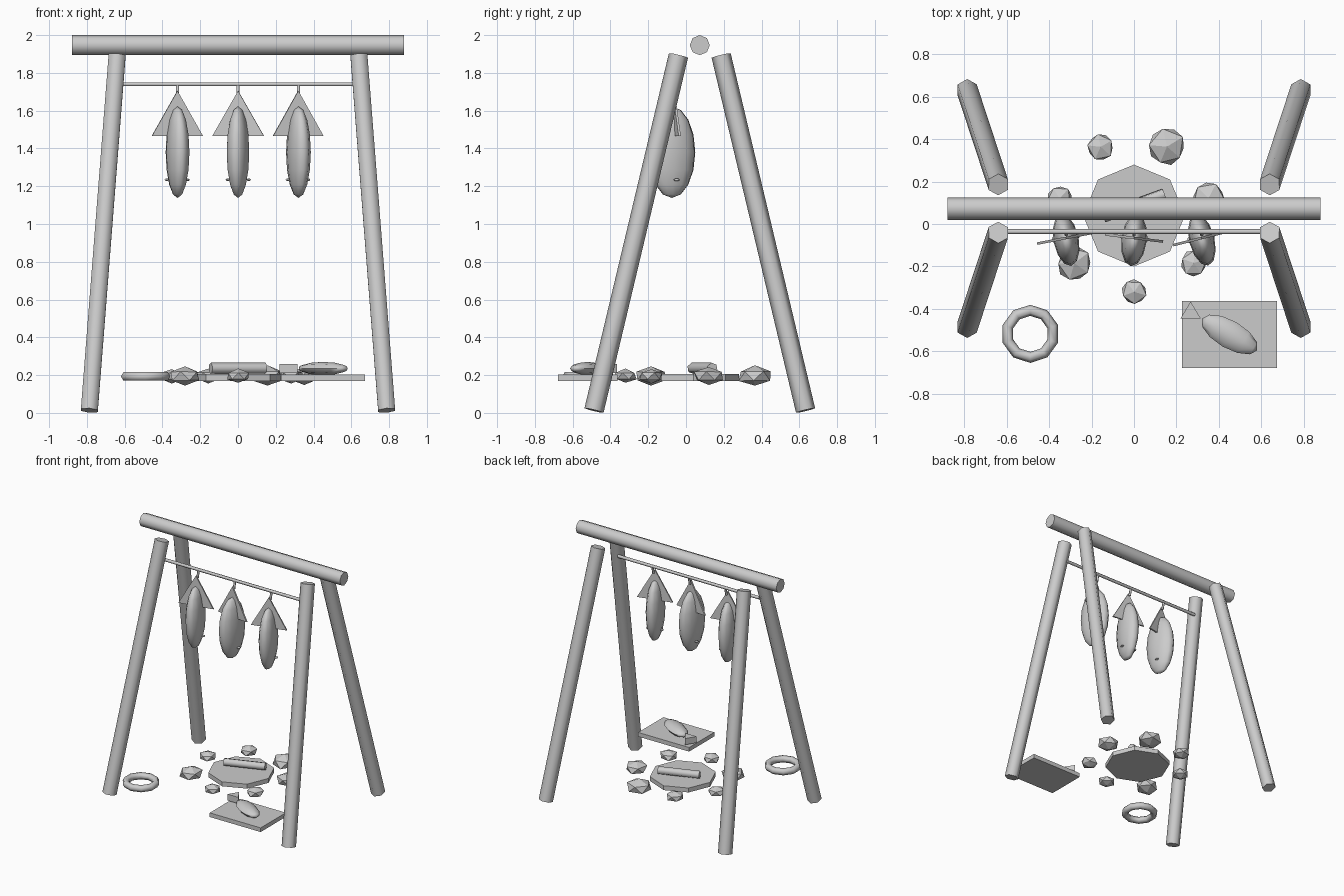
import bpy, bmesh, math, random
from mathutils import Vector, Matrix

if "Cube" in bpy.data.objects:
    bpy.data.objects.remove(bpy.data.objects["Cube"])

random.seed(4)


def finish(name, bm, mat=Matrix(), smooth=None):
    """Turn a bmesh into an object, optionally smooth below an angle."""
    bmesh.ops.transform(bm, matrix=mat, verts=bm.verts)
    bmesh.ops.recalc_face_normals(bm, faces=bm.faces)
    me = bpy.data.meshes.new(name)
    bm.to_mesh(me)
    bm.free()
    ob = bpy.data.objects.new(name, me)
    bpy.context.collection.objects.link(ob)
    if smooth:
        bpy.ops.object.select_all(action='DESELECT')
        ob.select_set(True)
        bpy.context.view_layer.objects.active = ob
        bpy.ops.object.shade_smooth_by_angle(angle=math.radians(smooth))
    return ob


def rod(name, a, b, r, sides, smooth=65):
    """Capped cylinder between two points."""
    a, b = Vector(a), Vector(b)
    d = b - a
    bm = bmesh.new()
    bmesh.ops.create_cone(bm, cap_ends=True, segments=sides, radius1=r, radius2=r, depth=d.length)
    rot = Vector((0, 0, 1)).rotation_difference(d).to_matrix().to_4x4()
    return finish(name, bm, Matrix.Translation((a + b) / 2) @ rot, smooth)


def place(loc, scale=(1, 1, 1), turn=0):
    return (Matrix.Translation(loc) @ Matrix.Rotation(math.radians(turn), 4, 'Z')
            @ Matrix.Diagonal((*scale, 1)))


def ball(name, mat, u=12, v=8, pre=Matrix()):
    bm = bmesh.new()
    bmesh.ops.create_uvsphere(bm, u_segments=u, v_segments=v, radius=1)
    bmesh.ops.transform(bm, matrix=pre, verts=bm.verts)
    return finish(name, bm, mat, 65)


def prism(name, pts, offset, mat):
    """Extruded polygon."""
    bm = bmesh.new()
    f = bm.faces.new([bm.verts.new(p) for p in pts])
    ext = bmesh.ops.extrude_face_region(bm, geom=[f], use_keep_orig=True)
    vs = [e for e in ext['geom'] if isinstance(e, bmesh.types.BMVert)]
    bmesh.ops.translate(bm, vec=offset, verts=vs)
    return finish(name, bm, mat)


# Frame: ridge beam, four splayed legs, hanging rail
MID = 0.073
rod("ridge_beam", (-0.88, MID, 1.947), (0.88, MID, 1.947), 0.053, 8)
for side in (-1, 1):
    for name, s in (("front_leg", -1), ("back_leg", 1)):
        rod(name, (side * 0.787, MID + s * 0.56, 0.013),
            (side * 0.64, MID + s * 0.113, 1.892), 0.052, 6)
rod("hanging_rail", (-0.62, -0.036, 1.74), (0.62, -0.036, 1.74), 0.012, 6)

# Hanging fish: hook, tail fin, body, eyes
for x, turn in ((-0.32, 11), (0, -7), (0.32, 14)):
    rod("hook", (x, -0.05, 1.68), (x, -0.036, 1.74), 0.009, 6)
    prism("tail_fin", [(-0.138, 0, 1.465), (0.138, 0, 1.465), (0, 0, 1.705)],
          (0, 0.012, 0), place((x, -0.072, 0), turn=turn))
    base = place((x, -0.075, 1.38), turn=turn)
    ball("fish_body", base @ Matrix.Diagonal((0.06, 0.125, 0.242, 1)))
    for s in (-1, 1):
        ball("fish_eye", base @ place((s * 0.056, 0.012, -0.146), (0.011, 0.016, 0.007)), 8, 6)

# Fire pit: ash bed, log and ring of stones
rod("ash_bed", (0, 0.04, 0.17), (0, 0.04, 0.205), 0.24, 8, None)
c, s = 0.154 * math.cos(math.radians(20)), 0.154 * math.sin(math.radians(20))
rod("fire_log", (-c, 0.087 - s, 0.236), (c, 0.087 + s, 0.236), 0.03, 6)
for i, size in enumerate((0.085, 0.093, 0.067, 0.065, 0.088, 0.065, 0.066)):
    a = math.radians(13 + i * 360 / 7)
    bm = bmesh.new()
    bmesh.ops.create_icosphere(bm, subdivisions=1, radius=size)
    for v in bm.verts:
        v.co *= random.uniform(0.92, 1.08)
    finish("fire_stone", bm, place((0.36 * math.cos(a), 0.04 + 0.36 * math.sin(a), 0.195),
                                   (1, 1, 0.58), random.uniform(0, 360)))

# Cutting board with a small fish
bm = bmesh.new()
bmesh.ops.create_cube(bm, size=1)
finish("cutting_board", bm, place((0.45, -0.52, 0.186), (0.447, 0.316, 0.033)))
ball("board_fish_body", place((0.451, -0.521, 0.235), (0.15, 0.066, 0.035), -30), 8, 6,
     Matrix.Rotation(math.pi / 2, 4, 'Y'))
prism("board_fish_tail", [(-0.048, 0, 0), (0.048, 0, 0), (0, 0.08, 0)],
      (0, 0, 0.05), place((0.267, -0.446, 0.21)))

# Rope coil
bm = bmesh.new()
M, N = 10, 6
rings = []
for i in range(M):
    a = 2 * math.pi * i / M
    rings.append([bm.verts.new(((0.111 + 0.026 * math.cos(b)) * math.cos(a),
                                (0.111 + 0.026 * math.cos(b)) * math.sin(a),
                                0.026 * math.sin(b)))
                  for b in (2 * math.pi * j / N for j in range(N))])
for i in range(M):
    p, q = rings[i], rings[(i + 1) % M]
    for j in range(N):
        k = (j + 1) % N
        bm.faces.new((p[j], q[j], q[k], p[k]))
finish("rope_coil", bm, place((-0.489, -0.518, 0.193), turn=18), 65)
